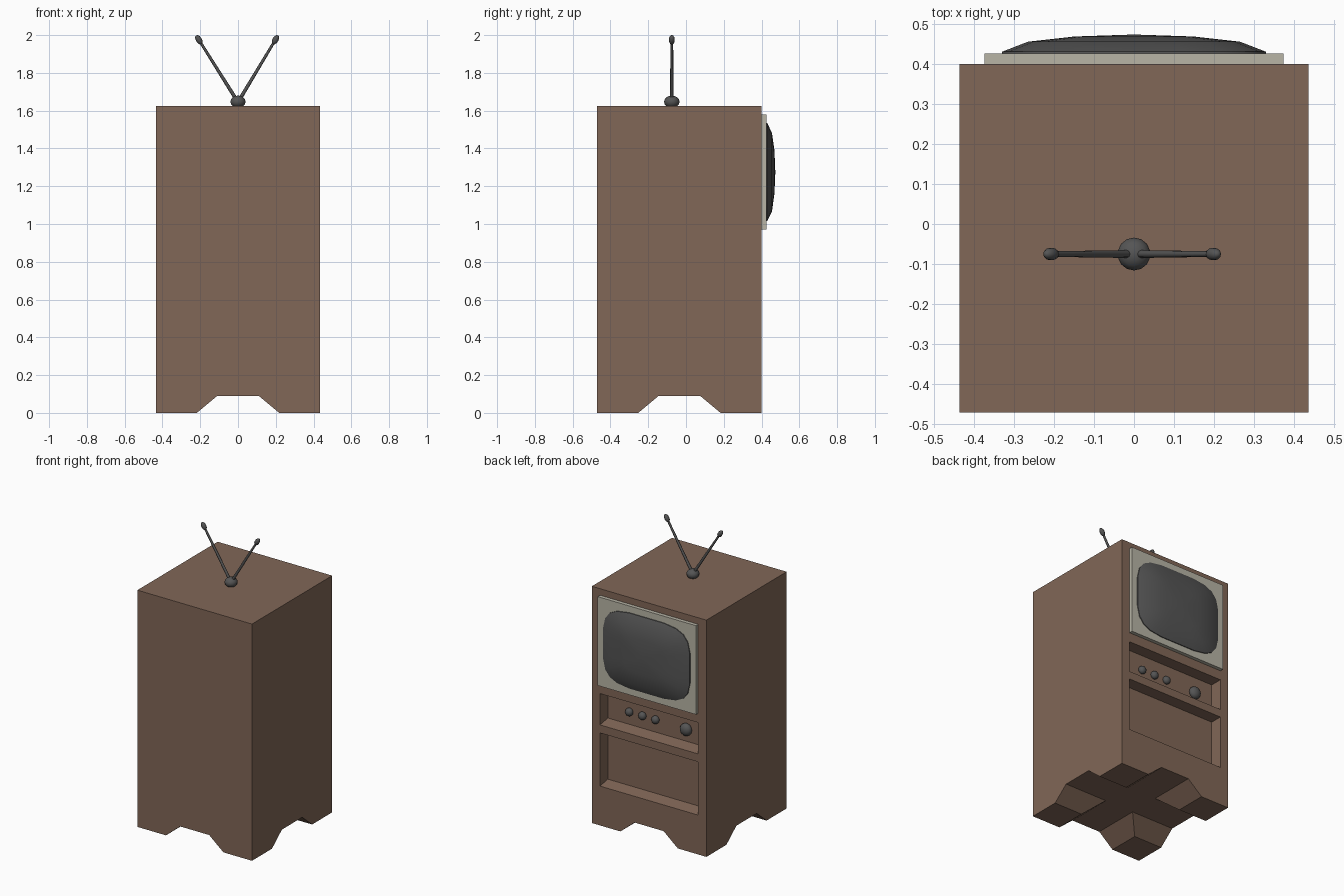
import bpy, bmesh, math
from mathutils import Vector

if "Cube" in bpy.data.objects:
    bpy.data.objects.remove(bpy.data.objects["Cube"])


def material(name, rgb):
    m = bpy.data.materials.new(name)
    m.diffuse_color = (*rgb, 1)
    m.use_nodes = True
    m.node_tree.nodes["Principled BSDF"].inputs["Base Color"].default_value = m.diffuse_color
    return m


WOOD = material("brown_wood", (0.22, 0.135, 0.095))
CREAM = material("cream_trim", (0.48, 0.46, 0.38))
DARK = material("charcoal", (0.09, 0.09, 0.09))


def finish(name, bm, mat=None, smooth=None):
    bmesh.ops.recalc_face_normals(bm, faces=bm.faces)
    me = bpy.data.meshes.new(name)
    bm.to_mesh(me)
    bm.free()
    ob = bpy.data.objects.new(name, me)
    bpy.context.collection.objects.link(ob)
    if mat:
        me.materials.append(mat)
    if smooth:
        bpy.ops.object.select_all(action='DESELECT')
        ob.select_set(True)
        bpy.context.view_layer.objects.active = ob
        bpy.ops.object.shade_smooth_by_angle(angle=math.radians(smooth))
    return ob


def prism(name, profile, axis, lo, hi, mat=None):
    """Extrude a profile (horizontal, z) along the x or y axis."""
    bm = bmesh.new()
    place = (lambda h, z, t: (t, h, z)) if axis == 'x' else (lambda h, z, t: (h, t, z))
    a, b = [[bm.verts.new(place(h, z, t)) for h, z in profile] for t in (lo, hi)]
    bm.faces.new(a)
    bm.faces.new(b[::-1])
    for i in range(len(a)):
        j = (i + 1) % len(a)
        bm.faces.new((a[i], b[i], b[j], a[j]))
    return finish(name, bm, mat)


def rect(x0, x1, z0, z1):
    return [(x0, z0), (x1, z0), (x1, z1), (x0, z1)]


def ellipsoid(name, loc, radii, aim=None, seg=14, rings=8):
    bm = bmesh.new()
    bmesh.ops.create_uvsphere(bm, u_segments=seg, v_segments=rings, radius=1)
    bmesh.ops.scale(bm, vec=radii, verts=bm.verts)
    ob = finish(name, bm, DARK, 60)
    ob.location = loc
    if aim:
        ob.rotation_euler = aim.to_track_quat('Z', 'Y').to_euler()
    return ob


# Cabinet block
cabinet = prism("cabinet", rect(-0.435, 0.435, 0, 1.625), 'y', -0.47, 0.40, WOOD)


def notch(c):
    return [(c - 0.242, -0.02), (c + 0.242, -0.02), (c + 0.11, 0.09), (c - 0.11, 0.09)]


def recess(z0, z1):
    return [(0.315, z0 + 0.015), (0.40, z0), (0.5, z0), (0.5, z1), (0.315, z1)]


# Foot notches both ways, control recess and speaker recess
cutters = [
    prism("foot_notch_y", notch(0), 'y', -0.6, 0.6),
    prism("foot_notch_x", notch(-0.035), 'x', -0.6, 0.6),
    prism("control_recess", recess(0.69, 0.905), 'x', -0.373, 0.373),
    prism("speaker_recess", recess(0.27, 0.635), 'x', -0.373, 0.373),
]
bpy.context.view_layer.objects.active = cabinet
for c in cutters:
    mod = cabinet.modifiers.new(c.name, 'BOOLEAN')
    mod.operation = 'DIFFERENCE'
    mod.solver = 'EXACT'
    mod.object = c
    bpy.ops.object.modifier_apply(modifier=mod.name)
    c.hide_render = True
for c in cutters:
    bpy.data.objects.remove(c)

# Screen surround
prism("screen_surround", rect(-0.373, 0.373, 0.97, 1.58), 'y', 0.395, 0.425, CREAM)

# Bulging picture tube: rounded-rectangle rings closing to a centre point
bm = bmesh.new()
N, prev = 20, None
for scale, y in [(1, 0.42), (0.995, 0.43), (0.8, 0.455), (0.45, 0.468)]:
    ring = []
    for i in range(N):
        a = 2 * math.pi * (i + 0.5) / N
        c, s = math.cos(a), math.sin(a)
        x = 0.333 * math.copysign(abs(c) ** 0.5, c)
        z = 0.262 * math.copysign(abs(s) ** 0.5, s)
        ring.append(bm.verts.new((x * scale, y, 1.275 + z * scale)))
    if prev:
        for i in range(N):
            j = (i + 1) % N
            bm.faces.new((prev[i], prev[j], ring[j], ring[i]))
    else:
        bm.faces.new(ring)
    prev = ring
tip = bm.verts.new((0, 0.473, 1.275))
for i in range(N):
    bm.faces.new((prev[i], prev[(i + 1) % N], tip))
finish("screen", bm, DARK, 40)

# Control knobs: three small, one large
for i, x in enumerate((0.204, 0.104, 0.005)):
    ellipsoid(f"small_knob_{i + 1}", (x, 0.325, 0.795), (0.027, 0.024, 0.027))
ellipsoid("large_knob", (-0.227, 0.325, 0.79), (0.042, 0.03, 0.042))

# Antenna: base, two tapered rods with oval tips
ellipsoid("antenna_base", (0, -0.075, 1.647), (0.041, 0.041, 0.033))
for side, x in (("left", -0.207), ("right", 0.198)):
    start, end = Vector((0, -0.075, 1.645)), Vector((x, -0.075, 1.975))
    d = end - start
    bm = bmesh.new()
    bmesh.ops.create_cone(bm, cap_ends=True, segments=8, radius1=0.010,
                          radius2=0.007, depth=d.length)
    rod = finish(f"antenna_rod_{side}", bm, DARK, 60)
    rod.location = (start + end) / 2
    rod.rotation_euler = d.to_track_quat('Z', 'Y').to_euler()
    ellipsoid(f"antenna_tip_{side}", end, (0.016, 0.016, 0.028), d, 10, 6)
